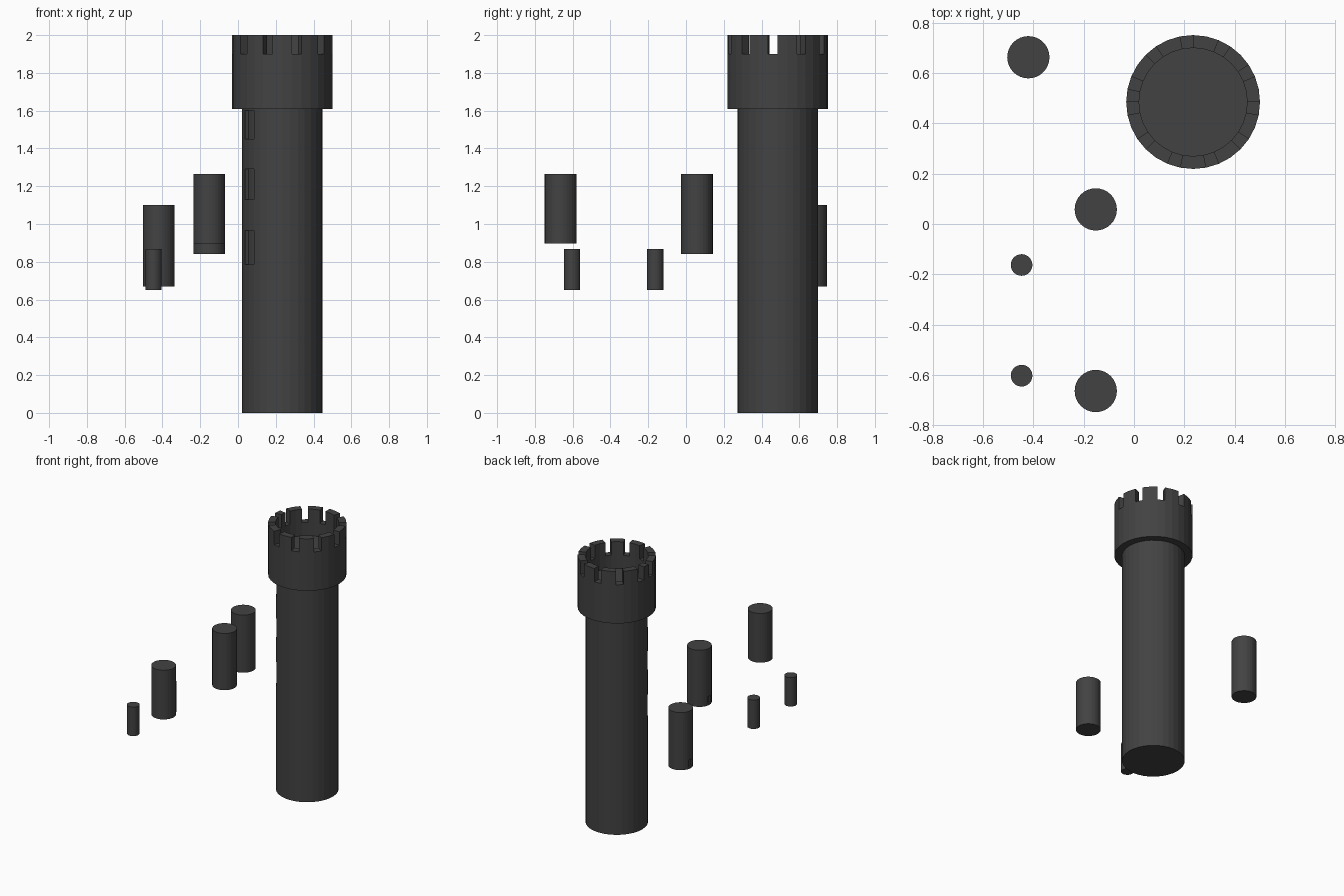
import bpy, math

if "Cube" in bpy.data.objects:
    bpy.data.objects.remove(bpy.data.objects["Cube"])

SEG = 32
mat = bpy.data.materials.new("dark_grey")
mat.diffuse_color = (0.055, 0.055, 0.055, 1)
mat.use_nodes = True
mat.node_tree.nodes["Principled BSDF"].inputs["Base Color"].default_value = mat.diffuse_color


def pt(i, r, z):
    a = 2 * math.pi * i / SEG
    return (r * math.cos(a), r * math.sin(a), z)


def make(name, faces, loc):
    # turn a list of coordinate polygons into a merged mesh object
    index, polys = {}, []
    for f in faces:
        poly = []
        for c in f:
            key = tuple(round(v, 5) for v in c)
            poly.append(index.setdefault(key, len(index)))
        polys.append(poly)
    me = bpy.data.meshes.new(name)
    me.from_pydata(list(index), [], polys)
    me.update()
    me.materials.append(mat)
    ob = bpy.data.objects.new(name, me)
    ob.location = (loc[0], loc[1], 0)
    bpy.context.collection.objects.link(ob)
    return ob


def ring(r, z, up):
    pts = [pt(i, r, z) for i in range(SEG)]
    return pts if up else pts[::-1]


def column(name, loc, r, z0, z1, windows=(), cols=(), depth=0.02):
    # cylinder whose side is recessed at the window heights and columns
    zs = sorted({z0, z1, *[z for w in windows for z in w]})

    def rad(i, k):
        if not 0 <= k < len(zs) - 1:
            return r
        mid = (zs[k] + zs[k + 1]) / 2
        cut = i % SEG in cols and any(a < mid < b for a, b in windows)
        return r - depth if cut else r

    f = [ring(r, z0, False), ring(r, z1, True)]
    for k in range(len(zs) - 1):
        a, b = zs[k], zs[k + 1]
        for i in range(SEG):
            q, n, t = rad(i, k), rad(i + 1, k), rad(i, k + 1)
            f.append([pt(i, q, a), pt(i + 1, q, a), pt(i + 1, q, b), pt(i, q, b)])
            if q != n:    # window jamb
                s = [pt(i + 1, q, a), pt(i + 1, n, a), pt(i + 1, n, b), pt(i + 1, q, b)]
                f.append(s)
            if q != t:    # sill or lintel
                f.append([pt(i, q, b), pt(i + 1, q, b), pt(i + 1, t, b), pt(i, t, b)])
    return make(name, f, loc)


def battlement(name, loc, ro, ri, z0, floor, low, high, slots):
    # hollow crown with one-segment notches
    def top(i):
        return low if i % SEG in slots else high

    f = [ring(ri, floor, True), ring(ro, z0, False)]
    for i in range(SEG):
        j, t, n = i + 1, top(i), top(i + 1)
        f.append([pt(i, ro, z0), pt(j, ro, z0), pt(j, ro, t), pt(i, ro, t)])
        f.append([pt(j, ri, floor), pt(i, ri, floor), pt(i, ri, t), pt(j, ri, t)])
        f.append([pt(i, ro, t), pt(j, ro, t), pt(j, ri, t), pt(i, ri, t)])
        if t > n:
            f.append([pt(j, ro, n), pt(j, ri, n), pt(j, ri, t), pt(j, ro, t)])
        elif t < n:
            f.append([pt(j, ri, t), pt(j, ro, t), pt(j, ro, n), pt(j, ri, n)])
    return make(name, f, loc)


# main tower: shaft with three window recesses, then the notched crown
main = (0.235, 0.485)
column("tower_shaft", main, 0.213, 0, 1.61,
       [(0.785, 0.965), (1.13, 1.29), (1.45, 1.60)], (18, 19))
slots = {(16 + 3 * n) % SEG for n in range(11)}
battlement("tower_crown", main, 0.266, 0.215, 1.61, 1.8, 1.9, 2.0, slots)

# floating turrets, two of them with a small recess low on the left
for name, loc, z0, z1, win in (
        ("turret_back", (-0.42, 0.663), 0.668, 1.10, True),
        ("turret_middle", (-0.152, 0.058), 0.84, 1.265, True),
        ("turret_front", (-0.152, -0.664), 0.896, 1.265, False)):
    column(name, loc, 0.084, z0, z1,
           [(z0 + 0.015, z0 + 0.065)] if win else (), (15, 16), 0.012)

# small floating posts
for name, y in (("small_post_back", -0.163), ("small_post_front", -0.603)):
    column(name, (-0.447, y), 0.043, 0.65, 0.867)

# make all face directions consistent
import bmesh
for ob in bpy.context.collection.objects:
    bm = bmesh.new()
    bm.from_mesh(ob.data)
    bmesh.ops.recalc_face_normals(bm, faces=bm.faces)
    bm.to_mesh(ob.data)
    bm.free()
